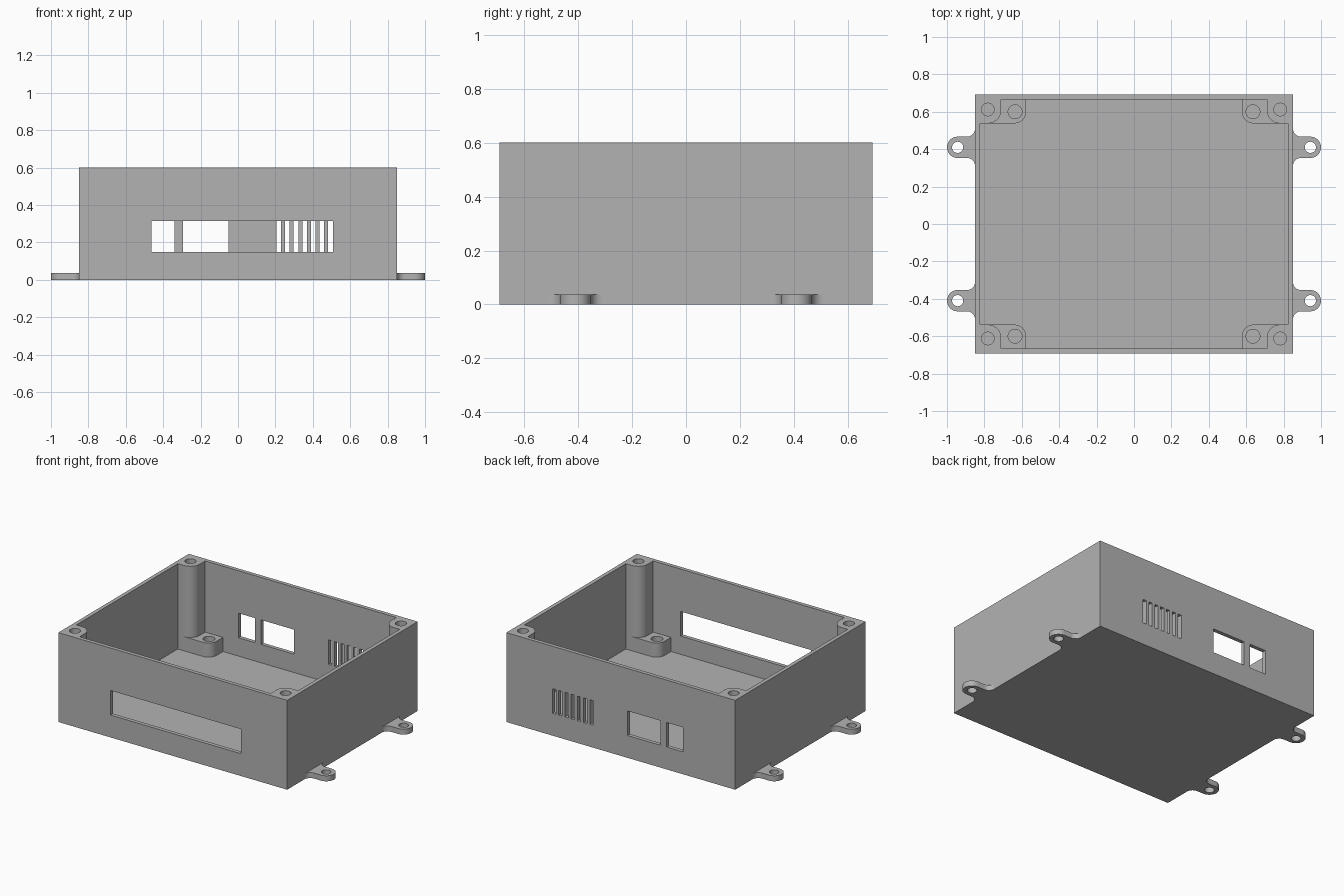
import bpy, bmesh
from math import sin, cos, pi

if "Cube" in bpy.data.objects:
    bpy.data.objects.remove(bpy.data.objects["Cube"])

grey = bpy.data.materials.new("grey plastic")
grey.use_nodes = True
COLOUR = (0.45, 0.45, 0.45, 1)
grey.diffuse_color = COLOUR
grey.node_tree.nodes["Principled BSDF"].inputs["Base Color"].default_value = COLOUR

HX, HY, HEIGHT = 0.85, 0.692, 0.6      # outer half sizes and height
WALL, FLOOR, BOSS_TOP = 0.026, 0.027, 0.122
SIGNS = [(1, 1), (-1, 1), (-1, -1), (1, -1)]


def arc(cx, cy, r, a0, a1, n=10):
    """Points on an arc, angles in degrees."""
    angles = [(a0 + (a1 - a0) * i / n) * pi / 180 for i in range(n + 1)]
    return [(cx + r * cos(a), cy + r * sin(a)) for a in angles]


def prism(name, points, z0, z1):
    """Extrude a closed outline from z0 to z1."""
    bm = bmesh.new()
    face = bm.faces.new([bm.verts.new((x, y, z0)) for x, y in points])
    top = bmesh.ops.extrude_face_region(bm, geom=[face])["geom"]
    verts = [v for v in top if isinstance(v, bmesh.types.BMVert)]
    bmesh.ops.translate(bm, verts=verts, vec=(0, 0, z1 - z0))
    bmesh.ops.recalc_face_normals(bm, faces=bm.faces)
    mesh = bpy.data.meshes.new(name)
    bm.to_mesh(mesh)
    bm.free()
    mesh.materials.append(grey)
    obj = bpy.data.objects.new(name, mesh)
    bpy.context.collection.objects.link(obj)
    return obj


def box(name, x0, x1, y0, y1, z0, z1):
    return prism(name, [(x0, y0), (x1, y0), (x1, y1), (x0, y1)], z0, z1)


def cylinder(name, x, y, r, z0, z1):
    return prism(name, arc(x, y, r, 0, 360, 32)[:-1], z0, z1)


def activate(obj):
    bpy.ops.object.select_all(action='DESELECT')
    obj.select_set(True)
    bpy.context.view_layer.objects.active = obj


def cut(target, cutter):
    """Subtract the cutter, then remove it."""
    activate(target)
    mod = target.modifiers.new("cut", 'BOOLEAN')
    mod.operation, mod.solver, mod.object = 'DIFFERENCE', 'EXACT', cutter
    bpy.ops.object.modifier_apply(modifier=mod.name)
    bpy.data.objects.remove(cutter)


def finish(obj):
    activate(obj)
    bpy.ops.object.shade_smooth_by_angle(angle=pi / 6)


def cavity(post_x, post_y, r):
    """Inner outline that leaves a rounded post in every corner."""
    ix, iy = HX - WALL, HY - WALL
    corner = [(ix, post_y)] + arc(post_x + r, post_y + r, r, 270, 180) + [(post_x, iy)]
    points = []
    for sx, sy in SIGNS:
        part = [(sx * x, sy * y) for x, y in corner]
        points += part if sx * sy > 0 else part[::-1]
    return points


# Open box, hollowed around tall corner posts and low bosses
body = box("enclosure_body", -HX, HX, -HY, HY, 0, HEIGHT)
cut(body, prism("upper_cavity", cavity(0.71, 0.538, 0.07), BOSS_TOP, HEIGHT + 0.1))
cut(body, prism("lower_cavity", cavity(0.578, 0.538, 0.06), FLOOR, BOSS_TOP + 0.05))

# Screw holes in posts and bosses
for sx, sy in SIGNS:
    cut(body, cylinder("post_hole", sx * 0.782, sy * 0.612, 0.034, 0.3, HEIGHT + 0.1))
    cut(body, cylinder("boss_hole", sx * 0.636, sy * 0.6, 0.037, FLOOR, BOSS_TOP + 0.05))

# Display slot in the front, connector windows and vents in the back
Z0, Z1 = 0.15, 0.315
cut(body, box("display_slot", -0.463, 0.507, -HY - 0.1, -HY + 0.06, Z0, Z1))
openings = [(-0.463, -0.34), (-0.295, -0.05)]
openings += [(0.205 + 0.0462 * i, 0.23 + 0.0462 * i) for i in range(7)]
for x0, x1 in openings:
    cut(body, box("back_opening", x0, x1, HY - 0.06, HY + 0.1, Z0, Z1))
finish(body)

# Mounting lugs with flared roots
LUG_X, LUG_Y, LUG_R, FLARE = 0.943, 0.41, 0.057, 0.043
half = arc(HX + FLARE, LUG_R + FLARE, FLARE, 180, 270) + arc(LUG_X, 0, LUG_R, 90, 0)
outline = half + [(x, -y) for x, y in half[-2::-1]]
for sx, sy in SIGNS:
    name = ("back" if sy > 0 else "front") + ("_left" if sx > 0 else "_right") + "_mounting_lug"
    lug = prism(name, [(sx * x, sy * LUG_Y + y) for x, y in outline], 0, 0.037)
    cut(lug, cylinder("lug_hole", sx * LUG_X, sy * LUG_Y, 0.03, -0.1, 0.1))
    finish(lug)
